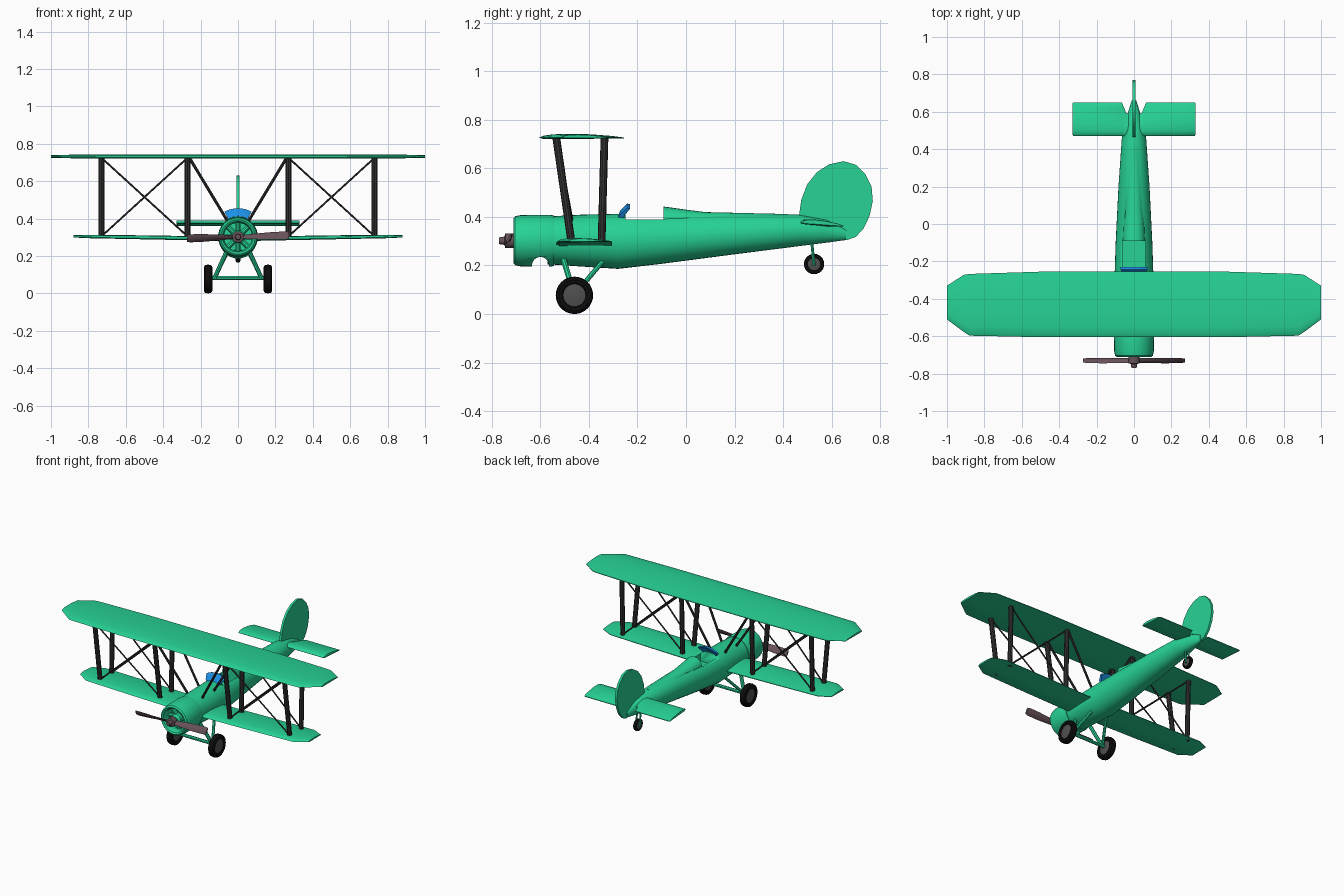
import bpy, bmesh
from math import sin, cos, pi, radians
from mathutils import Vector

if "Cube" in bpy.data.objects:
    bpy.data.objects.remove(bpy.data.objects["Cube"])


def material(name, rgb):
    m = bpy.data.materials.new(name)
    m.diffuse_color = (*rgb, 1)
    m.use_nodes = True
    m.node_tree.nodes["Principled BSDF"].inputs["Base Color"].default_value = m.diffuse_color
    return m


GREEN = material("green_paint", (0.02, 0.65, 0.30))
DARK = material("dark_strut", (0.035, 0.035, 0.035))
BLACK = material("tyre_rubber", (0.004, 0.004, 0.004))
GREY = material("wheel_disc", (0.08, 0.08, 0.08))
WOOD = material("propeller_wood", (0.14, 0.085, 0.10))
BLUE = material("blue_glass", (0.012, 0.28, 0.80))


def loft(name, rings, mat):
    """Skin a row of equal closed rings and cap both ends."""
    bm = bmesh.new()
    vs = [[bm.verts.new(p) for p in ring] for ring in rings]
    n = len(vs[0])
    for a, b in zip(vs, vs[1:]):
        for i in range(n):
            j = (i + 1) % n
            bm.faces.new((a[i], a[j], b[j], b[i]))
    bm.faces.new(vs[0])
    bm.faces.new(vs[-1])
    bmesh.ops.recalc_face_normals(bm, faces=bm.faces)
    me = bpy.data.meshes.new(name)
    bm.to_mesh(me)
    bm.free()
    ob = bpy.data.objects.new(name, me)
    bpy.context.collection.objects.link(ob)
    if mat:
        me.materials.append(mat)
    return ob


def lathe(name, profile, centre, axis, mat, n=32):
    """Revolve (offset, radius) points around the x or y axis."""
    cx, cy, cz = centre
    rings = []
    for d, r in profile:
        ring = []
        for k in range(n):
            u, v = r * cos(2 * pi * k / n), r * sin(2 * pi * k / n)
            ring.append((cx + u, cy + d, cz + v) if axis == 'y' else (cx + d, cy + u, cz + v))
        rings.append(ring)
    return loft(name, rings, mat)


def rod(name, p, q, r, mat, n=8):
    p, q = Vector(p), Vector(q)
    rot = (q - p).to_track_quat('Z', 'Y')
    ring = [rot @ Vector((r * cos(2 * pi * (k + .5) / n), r * sin(2 * pi * (k + .5) / n), 0))
            for k in range(n)]
    return loft(name, [[p + v for v in ring], [q + v for v in ring]], mat)


def wing(name, stations, tilt=0):
    """Stations (x, leading y, trailing y, underside z, thickness), mirrored in x."""
    foil = [(0, .25), (.04, .6), (.15, .88), (.35, 1), (.6, .9), (.85, .6), (1, .3), (1, .1), (.5, .05), (.05, 0)]
    full = [(-s[0], *s[1:]) for s in reversed(stations)] + stations
    rings = [[(x, a + (b - a) * f, z + t * h - tilt * f) for f, h in foil] for x, a, b, z, t in full]
    return loft(name, rings, GREEN)


def cut(ob, cutter):
    cutter.hide_render = True
    cutter.hide_viewport = False
    cutter.display_type = 'WIRE'
    m = ob.modifiers.new("cut", 'BOOLEAN')
    m.operation = 'DIFFERENCE'
    m.object = cutter


# Fuselage: y, half width, bottom, top
body = [(-.57, .098, .205, .402), (-.42, .103, .195, .41), (-.28, .104, .186, .413), (-.1, .098, .207, .413),
        (.2, .083, .246, .413), (.46, .065, .279, .41), (.58, .038, .294, .388), (.66, .012, .305, .35)]
N = 32
rings = [[(w * cos(2 * pi * k / N), y, (b + t) / 2 + (t - b) / 2 * sin(2 * pi * k / N)) for k in range(N)]
         for y, w, b, t in body]
fuselage = loft("fuselage", rings, GREEN)

# Cockpit opening
box = [(-.062, .335), (.062, .335), (.062, .6), (-.062, .6)]
cut(fuselage, loft("cockpit_cutter", [[(x, y, z) for x, z in box] for y in (-.25, -.09)], None))

# Headrest fairing behind the cockpit
deck = [(-.092, .06, .443), (0, .056, .43), (.08, .05, .42), (.42, .035, .412)]
loft("headrest_fairing", [[(w * cos(pi * k / 12), y, .37 + (t - .37) * sin(pi * k / 12) ** .7 if 0 < k < 12 else .37)
                           for k in range(13)] for y, w, t in deck], GREEN)

# Engine cowl with an exhaust notch underneath
cowl = lathe("engine_cowl", [(-.585, .082), (-.69, .075), (-.706, .082), (-.712, .092), (-.704, .101), (-.68, .106),
                             (-.56, .107), (-.545, .104), (-.545, .09)], (0, 0, .302), 'y', GREEN)
cut(cowl, lathe("notch_cutter", [(-.2, .035), (.2, .035)], (0, -.6, .2), 'x', None, 24))

# Radial engine
lathe("engine_crankcase", [(-.6, .034), (-.68, .034), (-.695, .022)], (0, 0, .302), 'y', GREEN, 20)
for k in range(8):
    a = 2 * pi * k / 8
    rod("engine_cylinder", (.025 * cos(a), -.645, .302 + .025 * sin(a)),
        (.078 * cos(a), -.645, .302 + .078 * sin(a)), .014, GREEN, 10)

# Propeller
lathe("propeller_hub", [(-.65, .012), (-.71, .014), (-.712, .03), (-.745, .03), (-.748, .017), (-.77, .014)],
      (0, 0, .302), 'y', WOOD, 16)
for s in (-1, 1):
    rings = []
    for r, c, pitch in [(.01, .03, 55), (.08, .04, 45), (.18, .05, 36), (.255, .05, 30), (.272, .042, 30)]:
        p = radians(pitch)
        ring = []
        for u, v in [(-.5, 0), (-.2, .005), (.2, .005), (.5, 0), (.2, -.005), (-.2, -.005)]:
            dz = u * c * cos(p) - v * sin(p) + r * .03
            ring.append((s * r, -.73 + u * c * sin(p) + v * cos(p), .302 + s * dz))
        rings.append(ring)
    loft("propeller_blade", rings, WOOD)

# Windshield
rings = []
for k in range(11):
    a = radians(62 + 5.6 * k)
    rings.append([(r * cos(a), y, .3 + r * sin(a))
                  for r, y in [(.1, -.282), (.125, -.272), (.155, -.242), (.152, -.23), (.125, -.25), (.1, -.262)]])
loft("windshield", rings, BLUE)

# Wings and tailplane
wing("upper_wing", [(.5, -.605, -.255, .721, .022), (.88, -.597, -.267, .722, .02),
                    (.91, -.577, -.272, .723, .018), (1, -.51, -.33, .725, .014)])
wing("lower_wing", [(.05, -.535, -.305, .28, .022), (.45, -.535, -.305, .288, .022),
                    (.8, -.53, -.308, .295, .018), (.88, -.48, -.345, .299, .012)])
wing("tailplane", [(.04, .47, .59, .372, .022), (.065, .47, .65, .372, .022), (.325, .47, .65, .372, .022),
                   (.33, .48, .645, .374, .018)], .014)

# Tail fin
fin = [(.465, .4), (.475, .47), (.5, .535), (.54, .585), (.59, .617), (.65, .63), (.7, .615), (.74, .575),
       (.765, .525), (.77, .465), (.757, .405), (.732, .352), (.7, .318), (.665, .305), (.6, .33)]
loft("tail_fin", [[(x, y, z) for y, z in fin] for x in (-.008, .008)], GREEN)

for s in (-1, 1):
    # Wing struts, crossed wires and cabane struts
    for end, y_top, y_low in [("front", -.535, -.472), ("rear", -.336, -.348)]:
        for x in (.27, .73):
            rod(end + "_wing_strut", (s * x, y_low, .295), (s * x, y_top, .728), .016, DARK, 10)
        rod(end + "_wire", (s * .27, y_low, .305), (s * .73, y_top, .725), .005, DARK, 6)
        rod(end + "_wire", (s * .73, y_low, .305), (s * .27, y_top, .725), .005, DARK, 6)
        rod(end + "_cabane_strut", (s * .055, y_low, .385), (s * .26, y_top, .725), .008, DARK)

    # Main wheels and their struts
    hub = (s * .16, -.46, .077)
    lathe("tyre", [(-.012, .044), (-.02, .05), (-.023, .064), (-.016, .074), (0, .077), (.016, .074), (.023, .064),
                   (.02, .05), (.012, .044)], hub, 'x', BLACK)
    lathe("wheel_disc", [(-.02, .02), (-.015, .048), (.015, .048), (.02, .02)], hub, 'x', GREY)
    rod("front_gear_strut", (s * .125, -.462, .082), (s * .06, -.505, .225), .012, GREEN)
    rod("rear_gear_strut", (s * .125, -.458, .082), (s * .06, -.345, .215), .01, GREEN)
rod("axle", (-.16, -.46, .082), (.16, -.46, .082), .011, GREEN)

# Tail wheel
tail = (0, .528, .206)
lathe("tail_tyre", [(-.008, .022), (-.013, .03), (-.01, .039), (0, .042), (.01, .039), (.013, .03), (.008, .022)],
      tail, 'x', BLACK, 24)
lathe("tail_wheel_disc", [(-.012, .01), (-.01, .026), (.01, .026), (.012, .01)], tail, 'x', GREY, 20)
for s in (-1, 1):
    rod("tail_fork", (s * .016, .528, .2), (s * .012, .518, .3), .006, GREEN)

# Smooth shading with sharp edges kept
bpy.ops.object.select_all(action='SELECT')
bpy.context.view_layer.objects.active = fuselage
bpy.ops.object.shade_smooth_by_angle(angle=radians(35))
